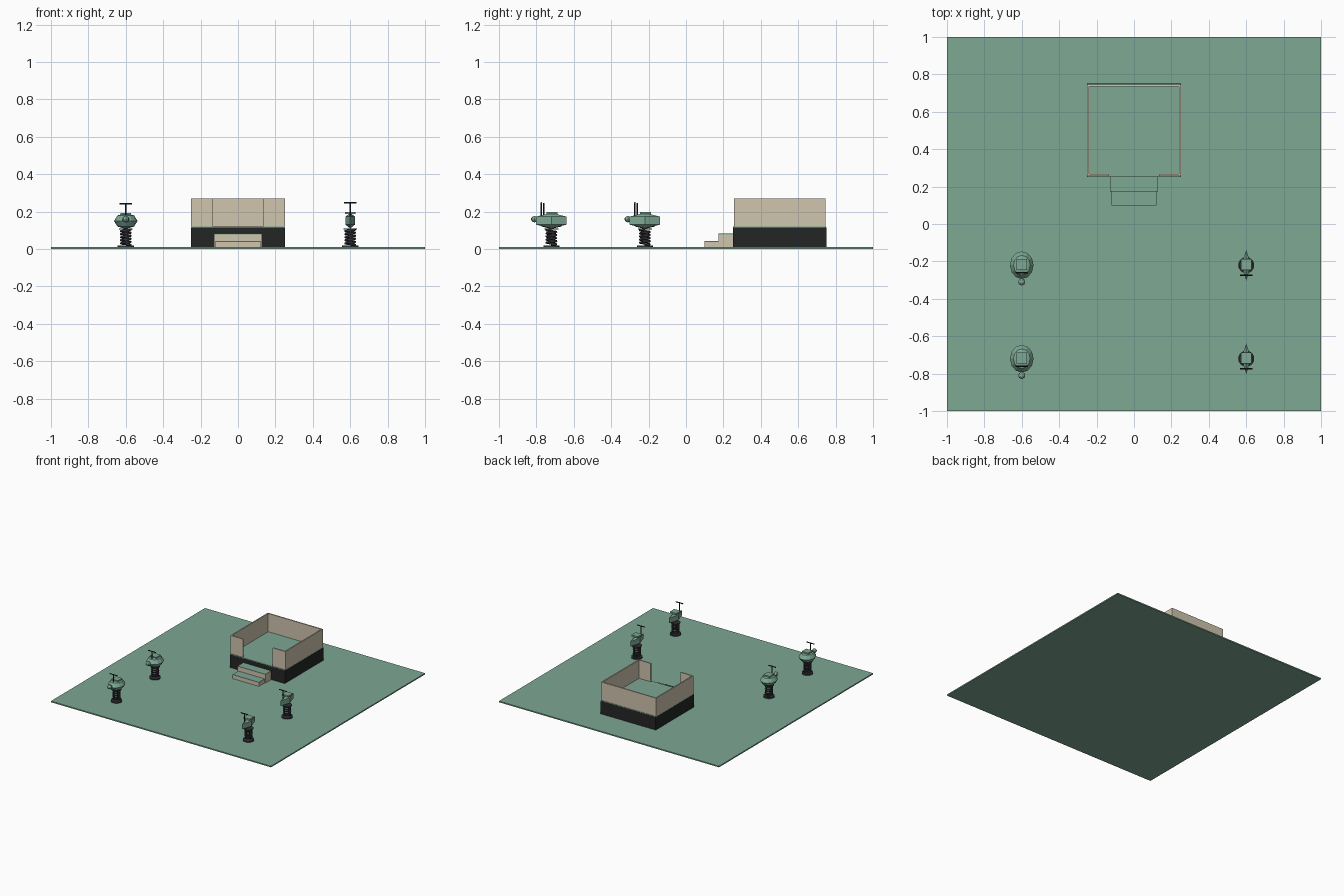
import bpy, math

if "Cube" in bpy.data.objects:
    bpy.data.objects.remove(bpy.data.objects["Cube"])


def material(name, rgb):
    m = bpy.data.materials.new(name)
    m.diffuse_color = (*rgb, 1)
    m.use_nodes = True
    m.node_tree.nodes["Principled BSDF"].inputs["Base Color"].default_value = m.diffuse_color
    return m


GREEN = material("soft_green", (0.205, 0.392, 0.296))
TAN = material("tan", (0.63, 0.56, 0.43))
BLACK = material("black", (0.017, 0.019, 0.018))
STEEL = material("dark_steel", (0.035, 0.035, 0.042))


def finish(name, mat):
    o = bpy.context.object
    o.name = name
    o.data.materials.append(mat)
    return o


def box(name, x0, x1, y0, y1, z0, z1, mat):
    bpy.ops.mesh.primitive_cube_add(
        size=1, location=((x0 + x1) / 2, (y0 + y1) / 2, (z0 + z1) / 2))
    bpy.context.object.scale = (x1 - x0, y1 - y0, z1 - z0)
    return finish(name, mat)


def rod(name, loc, r, depth, mat, rot=(0, 0, 0), sides=16):
    bpy.ops.mesh.primitive_cylinder_add(
        vertices=sides, radius=r, depth=depth, location=loc, rotation=rot)
    return finish(name, mat)


def ball(name, loc, scale, segments, rings, mat):
    bpy.ops.mesh.primitive_uv_sphere_add(
        segments=segments, ring_count=rings, radius=1, location=loc)
    bpy.context.object.scale = scale
    return finish(name, mat)


def coil(name, x, y, z0, z1, r, turns, mat):
    n = turns * 12
    cu = bpy.data.curves.new(name, "CURVE")
    cu.dimensions = "3D"
    cu.bevel_depth = 0.006
    cu.bevel_resolution = 1
    sp = cu.splines.new("POLY")
    sp.points.add(n)
    for i, p in enumerate(sp.points):
        a = 2 * math.pi * i / 12
        p.co = (x + r * math.cos(a), y + r * math.sin(a), z0 + (z1 - z0) * i / n, 1)
    cu.materials.append(mat)
    o = bpy.data.objects.new(name, cu)
    bpy.context.collection.objects.link(o)
    bpy.ops.object.select_all(action="DESELECT")
    o.select_set(True)
    bpy.context.view_layer.objects.active = o
    bpy.ops.object.convert(target="MESH")


# Ground slab
box("ground", -1, 1, -1, 1, 0, 0.01, GREEN)

# Raised platform with green floor
box("platform_base", -0.25, 0.25, 0.25, 0.75, 0.01, 0.115, BLACK)
box("platform_floor", -0.249, 0.249, 0.251, 0.749, 0.115, 0.12, GREEN)

# Thin walls with an entrance at the front
box("back_wall", -0.25, 0.25, 0.735, 0.745, 0.12, 0.27, TAN)
for s, side in ((-1, "left"), (1, "right")):
    xs = sorted((s * 0.24, s * 0.25))
    box(side + "_wall", *xs, 0.257, 0.735, 0.12, 0.27, TAN)
    xs = sorted((s * 0.135, s * 0.24))
    box(side + "_front_wall", *xs, 0.257, 0.267, 0.12, 0.27, TAN)

# Entrance steps with green treads
for name, hw, y0, y1, top in (("lower_step", 0.12, 0.10, 0.175, 0.043),
                              ("upper_step", 0.127, 0.175, 0.25, 0.082)):
    box(name, -hw, hw, y0, y1, 0.01, top - 0.004, TAN)
    box(name + "_tread", -hw, hw, y0, y1, top - 0.004, top, GREEN)


def spring_rider(kind, x, y):
    # Spring mount
    rod(kind + "_foot", (x, y, 0.015), 0.043, 0.01, STEEL)
    coil(kind + "_spring", x, y, 0.022, 0.104, 0.026, 5, STEEL)
    rod(kind + "_collar", (x, y, 0.108), 0.037, 0.006, STEEL)
    # Body
    if kind == "turtle":
        ball("turtle_shell", (x, y, 0.15), (0.063, 0.074, 0.042), 12, 4, GREEN)
        ball("turtle_head", (x, y - 0.09, 0.16), (0.019, 0.019, 0.017), 8, 6, GREEN)
        hy, top, seat = y - 0.04, 0.245, 0.194
    else:
        ball("fish_body", (x, y, 0.152), (0.03, 0.095, 0.042), 4, 2, GREEN)
        hy, top, seat = y - 0.053, 0.25, 0.199
    box(kind + "_seat", x - 0.029, x + 0.029, y - 0.025, y + 0.032,
        seat - 0.012, seat, GREEN)
    # T-shaped handle
    rod(kind + "_handle_post", (x, hy, (0.15 + top) / 2), 0.004, top - 0.15, BLACK, sides=8)
    rod(kind + "_handle_bar", (x, hy, top - 0.003), 0.004, 0.066, BLACK,
        (0, math.pi / 2, 0), 8)


for ry in (-0.22, -0.72):
    spring_rider("turtle", -0.6, ry)
    spring_rider("fish", 0.6, ry)
